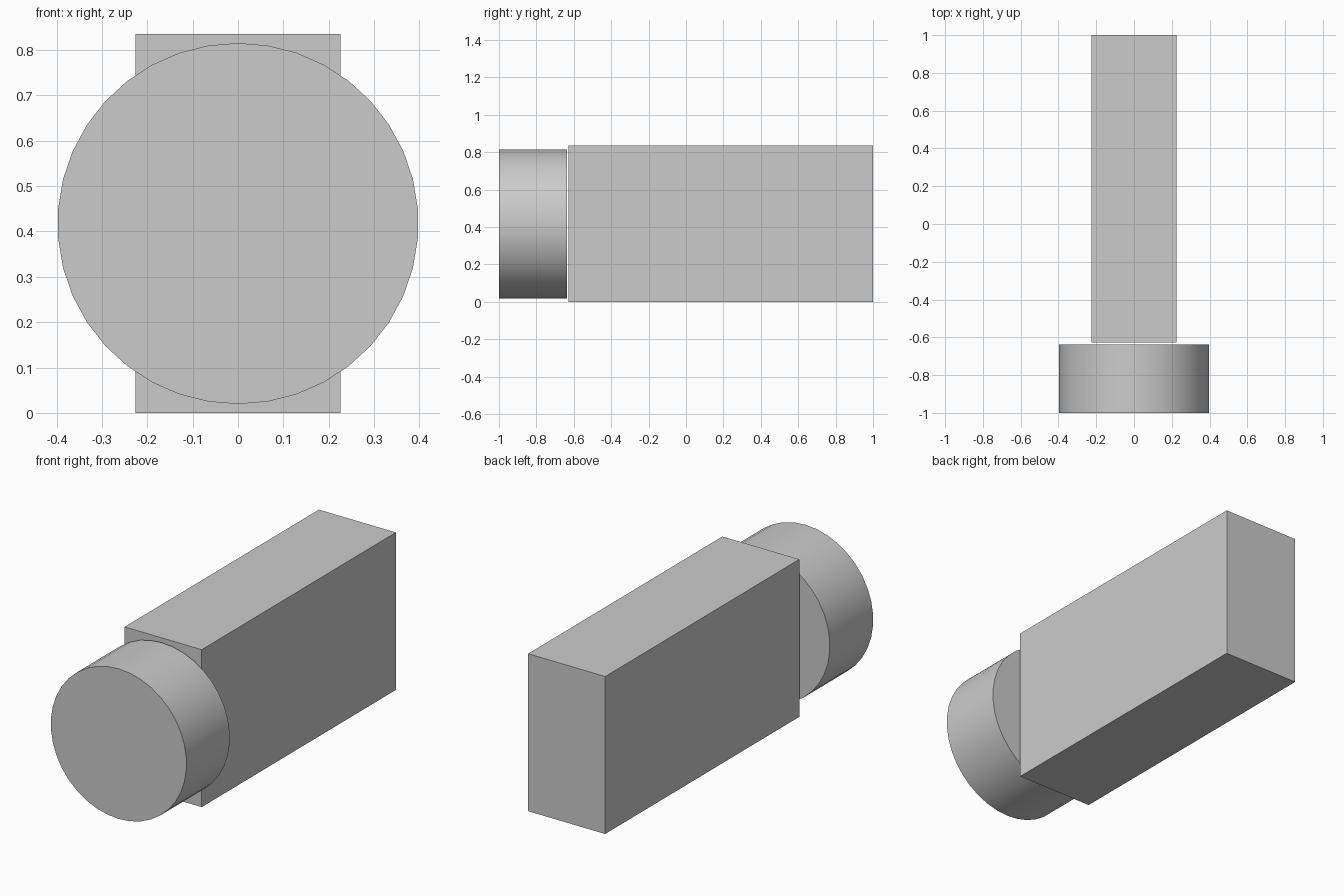
import bpy
import math

cube = bpy.data.objects.get("Cube")
if cube:
    bpy.data.objects.remove(cube, do_unlink=True)

# One plain grey for both parts
grey = bpy.data.materials.new("light_grey")
grey.use_nodes = True
colour = (0.6, 0.6, 0.6, 1.0)
grey.diffuse_color = colour
grey.node_tree.nodes["Principled BSDF"].inputs["Base Color"].default_value = colour

HEIGHT = 0.835
MID_Z = HEIGHT / 2
BODY_FRONT, BODY_BACK = -0.627, 1.0
HEAD_FRONT, HEAD_BACK = -1.0, -0.637


def finish(name):
    obj = bpy.context.object
    obj.name = obj.data.name = name
    obj.data.materials.append(grey)
    bpy.ops.object.transform_apply(location=False, rotation=True, scale=True)
    return obj


# Long rectangular body
bpy.ops.mesh.primitive_cube_add(size=1, location=(0, (BODY_FRONT + BODY_BACK) / 2, MID_Z))
bpy.context.object.scale = (0.452, BODY_BACK - BODY_FRONT, HEIGHT)
finish("body_block")

# Round head, separated from the body by a thin gap
bpy.ops.mesh.primitive_cylinder_add(
    vertices=38, radius=0.398, depth=HEAD_BACK - HEAD_FRONT,
    location=(0, (HEAD_FRONT + HEAD_BACK) / 2, MID_Z),
    rotation=(math.pi / 2, 0, 0))
finish("round_head")
bpy.ops.object.shade_smooth_by_angle(angle=math.radians(30))
